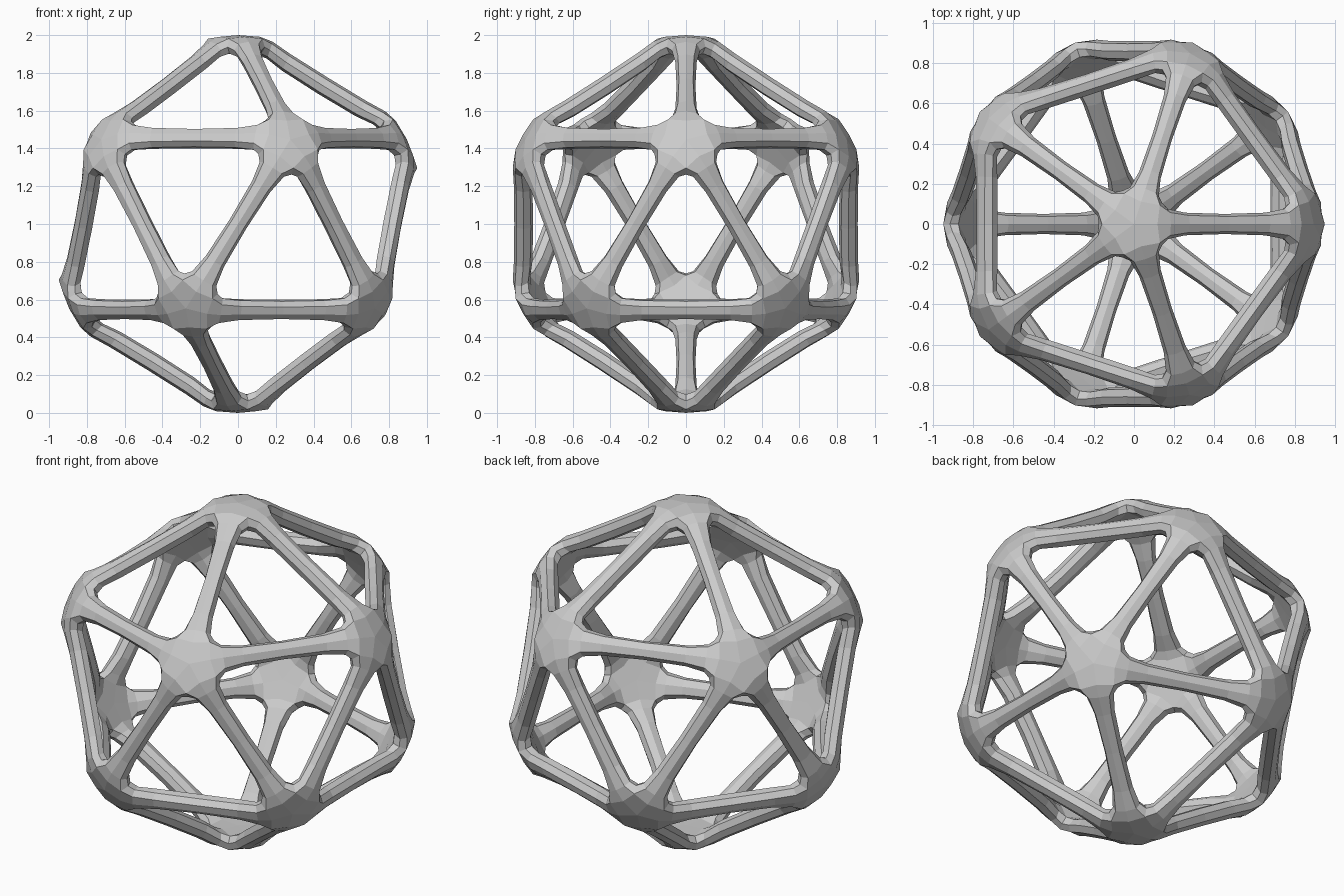
import bpy, bmesh, math
from mathutils import Vector

if "Cube" in bpy.data.objects:
    bpy.data.objects.remove(bpy.data.objects["Cube"])

AXIS = 1.01      # radius of the icosahedron the struts follow
HALF = 0.05      # half thickness of a strut
COLLAR = 0.235   # distance from node to the ring where the strut starts

# Guide icosahedron
guide = bmesh.new()
bmesh.ops.create_icosphere(guide, subdivisions=1, radius=1.0)
for v in guide.verts:
    v.co = v.co.normalized()

bm = bmesh.new()
hub, ring = {}, {}

# Hubs: outer and inner pentagon at every node, corners pointing to the windows
for v in guide.verts:
    n = v.co.normalized()
    ref = n.orthogonal().normalized()
    ref2 = n.cross(ref)

    def tangent(f):
        c = f.calc_center_median()
        return (c - n * c.dot(n)).normalized()

    faces = sorted(v.link_faces,
                   key=lambda f: math.atan2(tangent(f).dot(ref2), tangent(f).dot(ref)))
    for f in faces:
        t = tangent(f)
        hub[v, f, 0] = bm.verts.new(n * 1.0 + t * 0.175)
        hub[v, f, 1] = bm.verts.new(n * 0.905 + t * 0.165)
    bm.faces.new([hub[v, f, 0] for f in faces])
    bm.faces.new([hub[v, f, 1] for f in reversed(faces)])

# Struts: square tubes with a collar ring at both ends
for e in guide.edges:
    a, b = e.verts
    m = (a.co + b.co).normalized()
    side = (b.co - a.co).normalized().cross(m)
    f, g = e.link_faces
    for v in (a, b):
        along = (e.other_vert(v).co - v.co).normalized()
        for face in (f, g):
            s = side if face.calc_center_median().dot(side) > 0 else -side
            for k, sign in ((0, 1), (1, -1)):
                p = v.co * AXIS + along * COLLAR + m * HALF * sign + s * HALF
                ring[v, e, face, k] = bm.verts.new(p)
    loop = ((f, 0), (g, 0), (g, 1), (f, 1))
    for i in range(4):
        (f1, k1), (f2, k2) = loop[i], loop[(i + 1) % 4]
        for v in (a, b):
            bm.faces.new((hub[v, f1, k1], hub[v, f2, k2],
                          ring[v, e, f2, k2], ring[v, e, f1, k1]))
        bm.faces.new((ring[a, e, f1, k1], ring[a, e, f2, k2],
                      ring[b, e, f2, k2], ring[b, e, f1, k1]))

bmesh.ops.recalc_face_normals(bm, faces=bm.faces[:])
bmesh.ops.translate(bm, verts=bm.verts[:], vec=Vector((0, 0, 1)))

mesh = bpy.data.meshes.new("lattice_ball")
bm.to_mesh(mesh)
bm.free()
guide.free()
obj = bpy.data.objects.new("lattice_ball", mesh)
bpy.context.collection.objects.link(obj)

# One level of smoothing gives the eight-sided struts and star hubs
sub = obj.modifiers.new("Subdivision", 'SUBSURF')
sub.levels = 1
sub.render_levels = 1
sub.use_limit_surface = False
